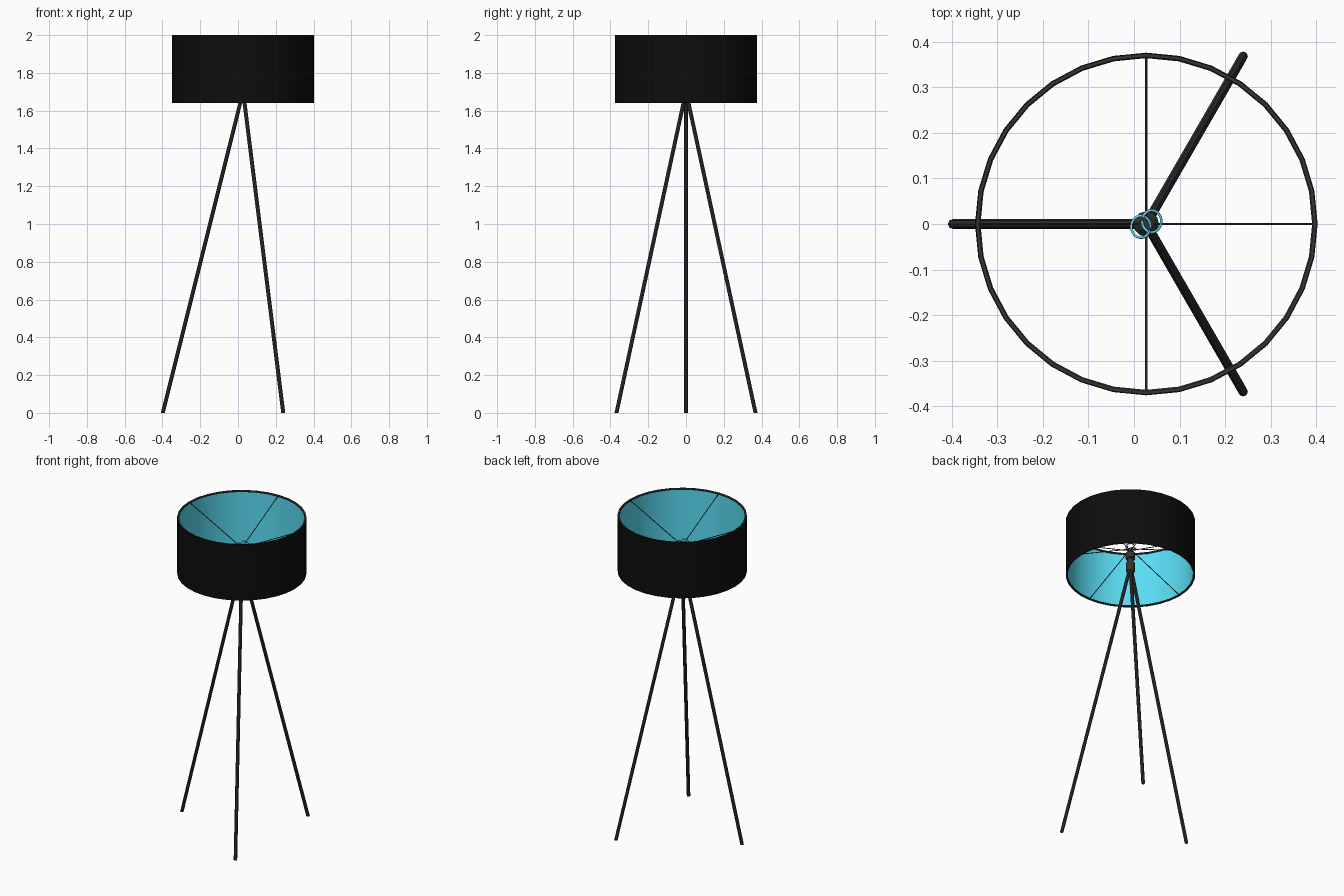
import bpy, bmesh
from math import cos, sin, pi
from mathutils import Vector

if "Cube" in bpy.data.objects:
    bpy.data.objects.remove(bpy.data.objects["Cube"])

CX = 0.027                      # lamp axis
Z0, Z1, R = 1.64, 2.0, 0.376    # shade bottom, top, radius


def material(name, c):
    m = bpy.data.materials.new(name)
    m.diffuse_color = (*c, 1)
    m.use_nodes = True
    m.node_tree.nodes["Principled BSDF"].inputs["Base Color"].default_value = m.diffuse_color
    return m


BLACK = material("black fabric", (0.004, 0.004, 0.004))
TEAL = material("teal lining", (0.1, 0.72, 0.9))
DARK = material("dark metal", (0.035, 0.035, 0.037))


def loft(name, rings, mat, closed=False, caps=True):
    """Skin a list of equal-sized point rings."""
    bm = bmesh.new()
    rows = [[bm.verts.new(p) for p in r] for r in rings]
    n = len(rows[0])
    for i in range(len(rows) if closed else len(rows) - 1):
        a, b = rows[i], rows[(i + 1) % len(rows)]
        for k in range(n):
            bm.faces.new((a[k], a[(k + 1) % n], b[(k + 1) % n], b[k]))
    if caps and not closed:
        bm.faces.new(rows[0][::-1])
        bm.faces.new(rows[-1])
    bmesh.ops.recalc_face_normals(bm, faces=bm.faces)
    me = bpy.data.meshes.new(name)
    bm.to_mesh(me)
    bm.free()
    me.materials.append(mat)
    ob = bpy.data.objects.new(name, me)
    bpy.context.collection.objects.link(ob)
    bpy.context.view_layer.objects.active = ob
    ob.select_set(True)
    bpy.ops.object.shade_smooth_by_angle(angle=0.6)
    ob.select_set(False)
    return ob


def circle(r, z, n, x=CX, y=0):
    return [(x + r * cos(2 * pi * k / n), y + r * sin(2 * pi * k / n), z) for k in range(n)]


def lathe(name, profile, n, mat, **kw):
    return loft(name, [circle(r, z, n) for r, z in profile], mat, **kw)


def rod(name, a, b, r, n, mat):
    """Round bar between two points."""
    a, b = Vector(a), Vector(b)
    q = (b - a).to_track_quat('Z', 'Y')
    ring = [q @ Vector((r * cos(2 * pi * k / n), r * sin(2 * pi * k / n), 0)) for k in range(n)]
    return loft(name, [[p + v for v in ring] for p in (a, b)], mat)


# Drum shade: black outside, teal lining inside
shade = lathe("shade", [(R, Z0), (R, Z1), (R - .003, Z1), (R - .003, Z0)], 32, BLACK, closed=True)
shade.data.materials.append(TEAL)
for p in shade.data.polygons:
    out = Vector((p.center.x - CX, p.center.y, 0))
    if abs(p.normal.z) < 0.5 and p.normal.dot(out) < 0:
        p.material_index = 1

# Wire hoops at both rims, with spokes sloping to the lamp holder
for label, z in (("bottom", Z0 + .005), ("top", Z1 - .005)):
    hoop = [(R - .006 + .006 * cos(t * pi / 3), z + .005 * sin(t * pi / 3)) for t in range(6)]
    lathe(label + "_hoop", hoop, 32, DARK, closed=True)
    for i in range(4):
        a = i * pi / 2
        rod(f"{label}_spoke_{i + 1}", (CX + .368 * cos(a), .368 * sin(a), z),
            (CX + .012 * cos(a), .012 * sin(a), 1.81), .0025, 6, DARK)

# Lamp holder
lathe("lamp_holder", [(.014, 1.65), (.026, 1.665), (.026, 1.72), (.019, 1.724), (.019, 1.745),
                      (.028, 1.749), (.028, 1.785), (.016, 1.80), (.016, 1.815)], 12, DARK)

# Two interlocking coils of the spiral bulb
for i, s in enumerate((-1, 1)):
    cu = bpy.data.curves.new("bulb_coil", 'CURVE')
    cu.dimensions = '3D'
    cu.bevel_depth, cu.bevel_resolution = .003, 1
    sp = cu.splines.new('POLY')
    N = 28
    sp.points.add(N - 1)
    for k, p in enumerate(sp.points):
        a = (0 if s < 0 else pi) + k / (N - 1) * 1.9 * pi
        p.co = (CX + s * .012 + .021 * cos(a), s * .006 + .024 * sin(a), 1.815 + .025 * k / N, 1)
    cu.materials.append(TEAL)
    bpy.context.collection.objects.link(bpy.data.objects.new(f"bulb_coil_{i + 1}", cu))

# Tripod legs, cut level at the floor
for i in range(3):
    a = pi / 3 + i * 2 * pi / 3
    loft(f"leg_{i + 1}", [circle(.0105, z, 8, CX + r * cos(a), r * sin(a))
                          for r, z in ((.425, 0), (.008, 1.67))], DARK)
